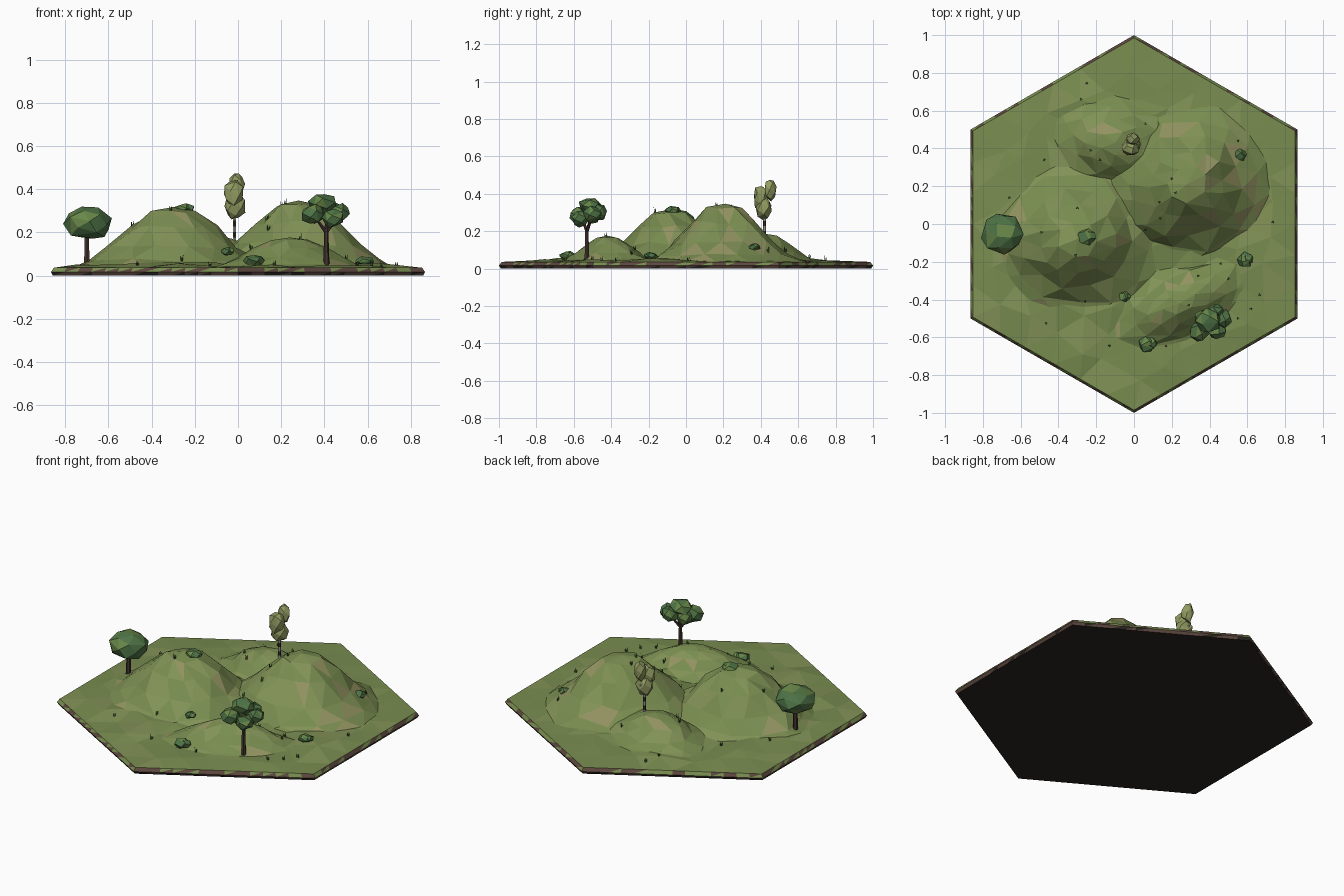
import bpy, bmesh, math, random
from mathutils import Vector, Matrix
from mathutils.bvhtree import BVHTree

if "Cube" in bpy.data.objects:
    bpy.data.objects.remove(bpy.data.objects["Cube"])

random.seed(7)
U = random.uniform


def mat(name, rgb):
    m = bpy.data.materials.new(name)
    m.diffuse_color = (*rgb, 1)
    m.use_nodes = True
    m.node_tree.nodes["Principled BSDF"].inputs["Base Color"].default_value = m.diffuse_color
    return m


GRASS = mat("grass", (.19, .265, .08))
GRASS2 = mat("grass_light", (.225, .29, .095))
STRAW = mat("dry_grass", (.29, .29, .12))
SOIL = mat("soil", (.11, .065, .05))
DARK = mat("dark_soil", (.022, .018, .014))
LEAF = mat("leaf", (.075, .17, .06))
LEAF2 = mat("leaf_light", (.14, .24, .065))
OLIVE = mat("olive_leaf", (.29, .33, .12))
BARK = mat("bark", (.06, .035, .028))
BIRCH = mat("pale_bark", (.5, .48, .44))
BLADE = mat("blade", (.06, .11, .035))


def finish(bm, name, mats):
    me = bpy.data.meshes.new(name)
    bm.to_mesh(me)
    bm.free()
    for m in mats:
        me.materials.append(m)
    ob = bpy.data.objects.new(name, me)
    bpy.context.collection.objects.link(ob)
    return ob


def patchy():
    return random.choices((0, 1, 2), (60, 33, 7))[0]


def hexagon(r, cuts=1):
    """Points round a hexagon with corners on the y axis."""
    c = [Vector((r * math.cos(a), r * math.sin(a), 0))
         for a in (math.radians(30 + 60 * i) for i in range(7))]
    return [c[i].lerp(c[i + 1], k / cuts) for i in range(6) for k in range(cuts)]


# Tile edge: soil band below, patchy turf band above, dark underside
bm = bmesh.new()
rows = [[bm.verts.new(p + Vector((0, 0, z))) for p in hexagon(r, 14)]
        for r, z in ((.99, 0), (1, .016), (.985, .036))]
n = len(rows[0])
bm.faces.new(rows[0][::-1]).material_index = 1
for k in range(2):
    for i in range(n):
        j = (i + 1) % n
        a, b, c, d = rows[k][i], rows[k][j], rows[k + 1][j], rows[k + 1][i]
        for tri in ((a, b, c), (a, c, d)):
            f = bm.faces.new(tri)
            f.material_index = random.choice((0, 2)) if k else random.choice((0, 0, 1))
finish(bm, "tile_edge", [SOIL, DARK, GRASS])

# Turf: gently bumpy triangulated hexagon
bm = bmesh.new()
mid = bm.verts.new((0, 0, .036))
rim = [bm.verts.new(p + Vector((0, 0, .036))) for p in hexagon(.985)]
for i in range(6):
    bm.faces.new((mid, rim[i], rim[(i + 1) % 6]))
bmesh.ops.subdivide_edges(bm, edges=bm.edges[:], cuts=5, use_grid_fill=True)
bmesh.ops.triangulate(bm, faces=bm.faces[:])
for v in bm.verts:
    if not v.is_boundary:
        inner = max(0, 1 - v.co.xy.length)
        v.co += Vector((U(-.04, .04), U(-.04, .04), U(0, .03) * min(1, inner * 2.5)))
for f in bm.faces:
    f.material_index = random.choices((0, 1), (3, 1))[0]
terrain = [BVHTree.FromBMesh(bm)]
finish(bm, "turf", [GRASS, GRASS2])


# Hills: faceted mounds, rings of (radius, height) fractions
def hill(name, x, y, z, rx, ry, turn, profile, sides):
    bm = bmesh.new()
    M = Matrix.Translation((x, y, .03)) @ Matrix.Rotation(math.radians(turn), 4, 'Z')
    rings = []
    for k, (r, h) in enumerate(profile):
        cnt = sides if r > .3 else sides // 2
        ring = []
        for i in range(cnt):
            a = math.tau * (i + .5 * (k % 2) * (cnt == sides) + U(-.18, .18)) / cnt
            q = r * U(.93, 1.07)
            hh = h + (U(-.03, .03) if 0 < k else 0)
            ring.append(bm.verts.new(M @ Vector((rx * q * math.cos(a), ry * q * math.sin(a), hh * (z - .03)))))
        rings.append(ring)
    top = bm.verts.new(M @ Vector((0, 0, z - .03)))
    for o, n_ in zip(rings, rings[1:]):
        half = len(n_) < len(o)
        for i in range(len(n_)):
            j = (i + 1) % len(n_)
            if half:
                p, q, s = o[2 * i], o[2 * i + 1], o[(2 * i + 2) % len(o)]
                tris = ((p, q, n_[i]), (q, n_[j], n_[i]), (q, s, n_[j]))
            else:
                odd = rings.index(o) % 2
                a, b, c, d = o[i], o[j], n_[j], n_[i]
                tris = ((a, b, c), (a, c, d)) if odd else ((a, b, d), (b, c, d))
            for t in tris:
                bm.faces.new(t)
    for i in range(len(rings[-1])):
        bm.faces.new((rings[-1][i], rings[-1][(i + 1) % len(rings[-1])], top))
    for f in bm.faces:
        f.material_index = patchy()
    bm.normal_update()
    terrain.append(BVHTree.FromBMesh(bm))
    finish(bm, name, [GRASS, GRASS2, STRAW])


BELL = ((1, 0), (.84, .14), (.64, .36), (.43, .68), (.23, .92))
hill("left_hill", -.30, -.08, .317, .47, .42, 0, BELL, 14)
hill("right_hill", .28, .21, .347, .46, .42, 20, BELL, 14)
hill("front_hill", .24, -.42, .176, .42, .22, 25, BELL, 12)
hill("back_hill", -.10, .43, .185, .36, .28, -10, BELL, 10)


def ground(x, y):
    hits = (t.ray_cast(Vector((x, y, 2)), Vector((0, 0, -1)))[0] for t in terrain)
    return max(h.z for h in hits if h)


# Foliage: convex hull of jittered points on an ellipsoid
def blob(bm, c, size, count=22, weight=(2, 1)):
    vs, spin = [], U(0, 6)
    for i in range(count):
        w = 1 - 2 * (i + .5) / count
        a = i * 2.39996 + spin
        s = math.sqrt(1 - w * w)
        p = Vector((s * math.cos(a), s * math.sin(a), w)) * U(.92, 1.1)
        vs.append(bm.verts.new(Vector(c) + Vector(p[k] * size[k] for k in range(3))))
    res = bmesh.ops.convex_hull(bm, input=vs)
    for f in (g for g in res["geom"] if isinstance(g, bmesh.types.BMFace)):
        f.material_index = random.choices((0, 1), weight)[0]
    bmesh.ops.delete(bm, geom=[v for v in vs if v.is_valid and not v.link_faces], context='VERTS')


def foliage(name, blobs, mats, count=22):
    bm = bmesh.new()
    for c, s in blobs:
        blob(bm, c, s, count)
    bmesh.ops.recalc_face_normals(bm, faces=bm.faces[:])
    finish(bm, name, mats)


def limb(bm, a, b, r1, r2, mi=0):
    a, b = Vector(a), Vector(b)
    M = Matrix.Translation((a + b) / 2) @ (b - a).to_track_quat('Z', 'Y').to_matrix().to_4x4()
    old = set(bm.faces)
    bmesh.ops.create_cone(bm, segments=6, radius1=r1, radius2=r2, depth=(b - a).length,
                          cap_ends=True, matrix=M)
    for f in set(bm.faces) - old:
        f.material_index = mi


# Round tree on the left
bm = bmesh.new()
limb(bm, (-.70, -.05, .035), (-.70, -.05, .2), .015, .011)
finish(bm, "round_tree_trunk", [BARK])
foliage("round_tree_crown", [((-.697, -.055, .242), (.108, .108, .08))], [LEAF, LEAF2], 26)

# Forked tree at the front
bm = bmesh.new()
limb(bm, (.41, -.53, .04), (.408, -.53, .215), .014, .01)
for tip in ((.35, -.56, .28), (.47, -.5, .28), (.41, -.5, .3)):
    limb(bm, (.408, -.53, .2), tip, .009, .005)
finish(bm, "forked_tree_trunk", [BARK])
foliage("forked_tree_crown", [
    ((.345, -.57, .285), (.055, .055, .05)), ((.47, -.50, .29), (.05, .05, .045)),
    ((.395, -.51, .335), (.07, .065, .046)), ((.44, -.565, .265), (.055, .05, .045)),
    ((.43, -.465, .30), (.05, .045, .045)), ((.36, -.50, .285), (.045, .045, .045))],
    [LEAF, LEAF2], 16)

# Slender pale tree at the back
bm = bmesh.new()
for k in range(5):
    z = .15 + k * .026
    limb(bm, (-.016, .42, z), (-.016, .42, z + .026), .0085, .0085, k % 2)
limb(bm, (-.016, .42, .27), (-.012, .455, .34), .006, .004)
finish(bm, "slender_tree_trunk", [BIRCH, BARK])
foliage("slender_tree_crown", [
    ((-.014, .415, .325), (.052, .045, .065)), ((-.018, .40, .38), (.048, .042, .07)),
    ((-.008, .45, .42), (.038, .034, .06))], [OLIVE, OLIVE], 18)

# Bushes: centre and radius, each of two lumps
for i, (x, y, z, r) in enumerate(((-.255, -.07, .308, .048), (-.05, -.385, .112, .03),
                                  (.07, -.635, .068, .048), (.585, -.19, .067, .042),
                                  (.56, .365, .114, .034))):
    foliage(f"bush_{i + 1}", [((x, y, z), (r, r, max(.022, r * .55))),
                              ((x + r * .45, y + r * .1, z + .002), (r * .7, r * .7, r * .48))],
            [LEAF, LEAF2], 13)

# Grass tufts: three thin blades each, standing on the terrain
spots = ((-.25, .745), (-.28, .66), (.06, .53), (-.475, .34), (-.23, .39), (-.18, .34), (.2, .24),
         (.22, .165), (.135, .115), (.14, .03), (-.66, .14), (-.3, .085), (-.49, -.045), (.06, -.03),
         (-.31, -.165), (-.465, -.525), (-.26, -.41), (-.13, -.645), (.34, -.275), (.46, -.21),
         (.5, -.29), (.29, -.43), (.17, -.645), (.55, -.5), (.62, -.45), (.665, -.375),
         (.735, .01), (.55, .44))
bm = bmesh.new()
for x, y in spots:
    g, a0 = ground(x, y) - .004, U(0, 6)
    for k in range(3):
        a = a0 + k * math.tau / 3
        dx, dy = math.cos(a), math.sin(a)
        base = Vector((x + dx * .003, y + dy * .003, g))
        tip = bm.verts.new(base + Vector((dx * .005, dy * .005, U(.02, .034))))
        tri = [bm.verts.new(base + Vector((math.cos(b), math.sin(b), 0)) * .004)
               for b in (a, a + 2.1, a + 4.2)]
        for i in range(3):
            bm.faces.new((tri[i], tri[(i + 1) % 3], tip))
finish(bm, "grass_tufts", [BLADE])
